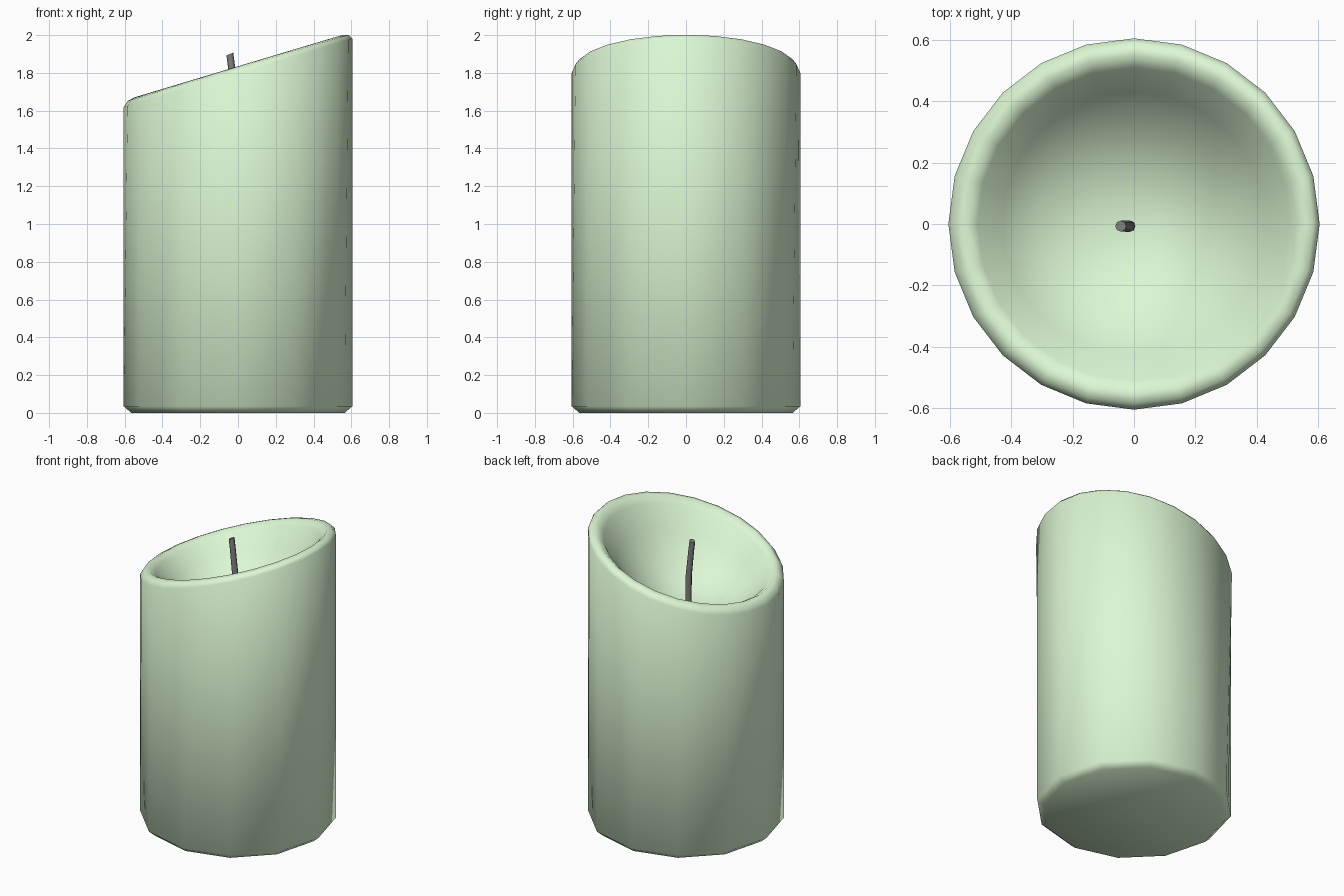
import bpy, bmesh, math

if "Cube" in bpy.data.objects:
    bpy.data.objects.remove(bpy.data.objects["Cube"])


def material(name, color):
    m = bpy.data.materials.new(name)
    m.diffuse_color = (*color, 1)
    m.use_nodes = True
    m.node_tree.nodes["Principled BSDF"].inputs["Base Color"].default_value = m.diffuse_color
    return m


def loft(name, rings, mat, angle):
    """Skin a list of equal-length vertex rings, close both ends, shade smooth."""
    bm = bmesh.new()
    vs = [[bm.verts.new(p) for p in ring] for ring in rings]
    n = len(vs[0])
    for a, b in zip(vs, vs[1:]):
        for i in range(n):
            j = (i + 1) % n
            bm.faces.new((a[i], a[j], b[j], b[i]))
    bm.faces.new(vs[0][::-1])
    bm.faces.new(vs[-1])
    bmesh.ops.recalc_face_normals(bm, faces=bm.faces)
    mesh = bpy.data.meshes.new(name)
    bm.to_mesh(mesh)
    bm.free()
    ob = bpy.data.objects.new(name, mesh)
    bpy.context.collection.objects.link(ob)
    mesh.materials.append(mat)
    bpy.ops.object.select_all(action='DESELECT')
    ob.select_set(True)
    bpy.context.view_layer.objects.active = ob
    bpy.ops.object.shade_smooth_by_angle(angle=math.radians(angle))
    return ob


# Candle body: profile of (radius, height at x=0, slant in x, facet factor)
SIDES = 24
COARSE = math.cos(math.pi / 12)   # pulls odd corners onto a 12-sided base
profile = [
    (0.565, 0.0, 0.0, COARSE), (0.605, 0.035, 0.0, COARSE),
    (0.605, 1.80, 0.30, 1), (0.585, 1.826, 0.30, 1), (0.55, 1.835, 0.30, 1),
    (0.51, 1.80, 0.30, 1), (0.43, 1.68, 0.28, 1), (0.31, 1.55, 0.22, 1),
    (0.16, 1.47, 0.15, 1), (0.04, 1.45, 0.10, 1),
]
rings = []
for r, z, slant, facet in profile:
    ring = []
    for i in range(SIDES):
        t = 2 * math.pi * i / SIDES
        k = r * (facet if i % 2 else 1)
        x = k * math.cos(t)
        ring.append((x, k * math.sin(t), z + slant * x))
    rings.append(ring)
loft("candle_body", rings, material("green_wax", (0.72, 0.93, 0.66)), 60)

# Wick: thin bent rod rising from the bowl
path = [(-0.014, 1.42, 0.019), (-0.016, 1.66, 0.019),
        (-0.034, 1.83, 0.018), (-0.043, 1.90, 0.018)]
wick = [[(x + r * math.cos(i * math.pi / 4),
          -0.007 + r * math.sin(i * math.pi / 4),
          z + 0.4 * r * math.cos(i * math.pi / 4)) for i in range(8)]
        for x, z, r in path]
loft("wick", wick, material("charred_wick", (0.22, 0.22, 0.22)), 50)
